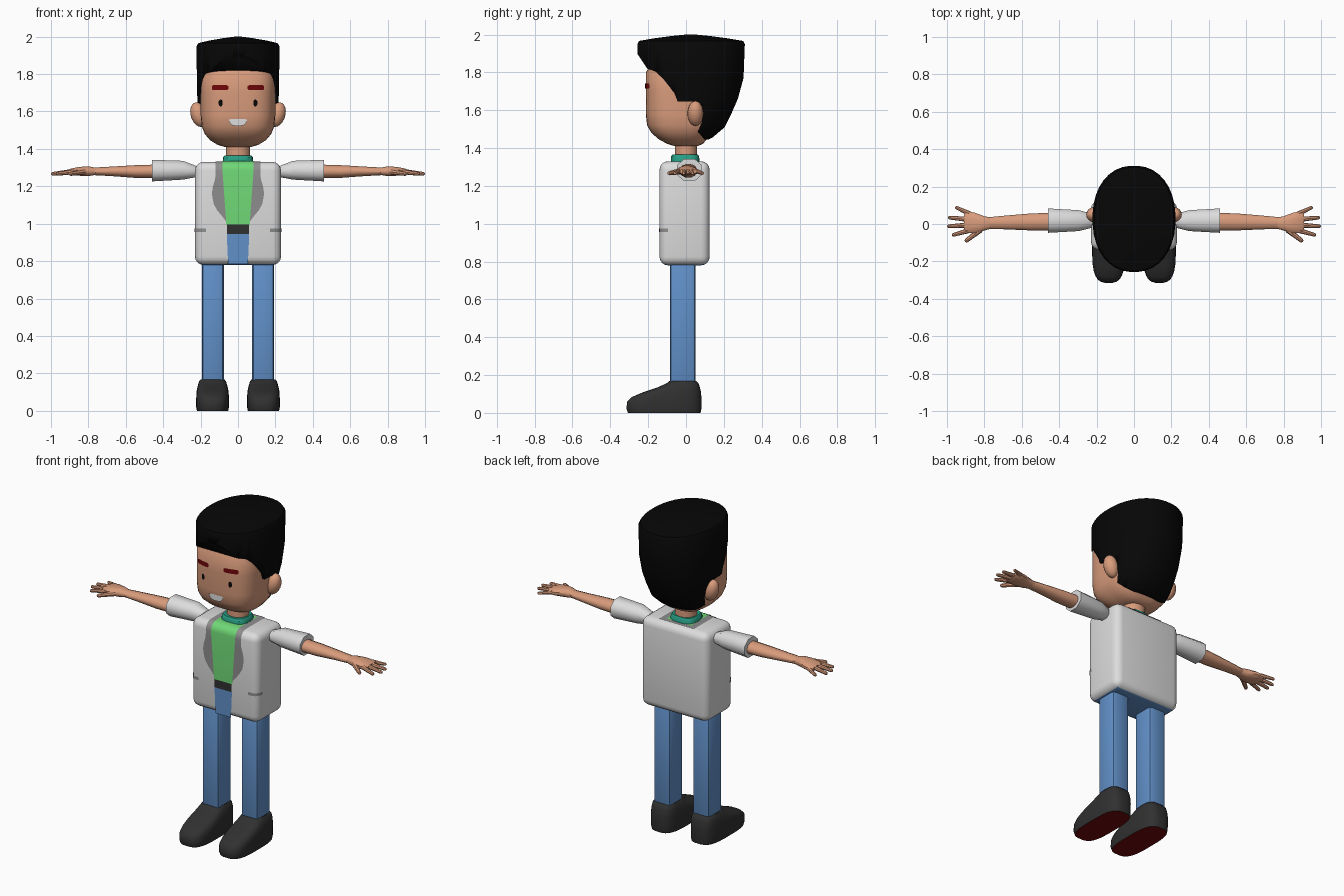
import bpy, bmesh, math
from mathutils import Vector

if "Cube" in bpy.data.objects:
    bpy.data.objects.remove(bpy.data.objects["Cube"])


def mat(name, r, g, b):
    m = bpy.data.materials.new(name)
    m.diffuse_color = (r, g, b, 1)
    m.use_nodes = True
    m.node_tree.nodes["Principled BSDF"].inputs["Base Color"].default_value = m.diffuse_color
    return m


SKIN = mat("skin", 0.69, 0.33, 0.20)
WHITE = mat("jacket white", 0.72, 0.72, 0.72)
GREY = mat("lapel grey", 0.27, 0.27, 0.27)
GREEN = mat("shirt green", 0.16, 0.68, 0.18)
TEAL = mat("collar teal", 0.02, 0.34, 0.23)
BLUE = mat("denim blue", 0.12, 0.28, 0.58)
DARK = mat("charcoal", 0.03, 0.03, 0.03)
BLACK = mat("black", 0.002, 0.002, 0.002)
RED = mat("dark red", 0.16, 0.002, 0.003)


def finish(name, bm, *mats, angle=40, mirror=False, under=False):
    """Turn a bmesh into a smooth-by-angle object, optionally mirrored in x."""
    bmesh.ops.recalc_face_normals(bm, faces=bm.faces)
    if under:  # second material on faces looking down
        for f in bm.faces:
            f.material_index = int(f.normal.z < -0.9)
    me = bpy.data.meshes.new(name)
    bm.to_mesh(me)
    bm.free()
    ob = bpy.data.objects.new(name, me)
    bpy.context.collection.objects.link(ob)
    for m in mats:
        me.materials.append(m)
    bpy.ops.object.select_all(action='DESELECT')
    ob.select_set(True)
    bpy.context.view_layer.objects.active = ob
    bpy.ops.object.shade_smooth_by_angle(angle=math.radians(angle))
    if mirror:
        ob.modifiers.new("mirror", 'MIRROR').use_mirror_merge = False
    return ob


def loft(bm, rings, axis='z', n=32, p=2.0):
    """Superellipse rings (t, u0, u1, v0, v1) along an axis, capped at both ends."""
    loops = []
    for t, u0, u1, v0, v1 in rings:
        loop = []
        for i in range(n):
            a = 2 * math.pi * (i + 0.5) / n
            c, s = math.cos(a), math.sin(a)
            u = (u0 + u1) / 2 + (u1 - u0) / 2 * math.copysign(abs(c) ** (2 / p), c)
            v = (v0 + v1) / 2 + (v1 - v0) / 2 * math.copysign(abs(s) ** (2 / p), s)
            loop.append(bm.verts.new((u, v, t) if axis == 'z' else (t, u, v)))
        loops.append(loop)
    for A, B in zip(loops, loops[1:]):
        for i in range(n):
            j = (i + 1) % n
            bm.faces.new((A[i], A[j], B[j], B[i]))
    bm.faces.new(loops[0])
    bm.faces.new(loops[-1])
    return bm


def box(x0, x1, y0, y1, z0, z1, bevel, seg=4):
    bm = bmesh.new()
    bmesh.ops.create_cube(bm, size=1)
    for v in bm.verts:
        v.co = ((x0 + x1) / 2 + v.co.x * (x1 - x0), (y0 + y1) / 2 + v.co.y * (y1 - y0),
                (z0 + z1) / 2 + v.co.z * (z1 - z0))
    bmesh.ops.bevel(bm, geom=bm.edges[:], offset=bevel, segments=seg, profile=0.5, affect='EDGES')
    return bm


def limb(bm, a, b, r0, r1, n=8):
    """Tapered round stick with a rounded tip from a to b."""
    a, b = Vector(a), Vector(b)
    rot = (b - a).to_track_quat('Z', 'Y').to_matrix().to_4x4()
    rot.translation = (a + b) / 2
    bmesh.ops.create_cone(bm, cap_ends=True, segments=n, radius1=r0, radius2=r1,
                          depth=(b - a).length, matrix=rot)
    rot.translation = b
    bmesh.ops.create_uvsphere(bm, u_segments=n, v_segments=4, radius=r1, matrix=rot)


# torso: white rounded block, denim underneath
YF, YB, ZT, R = -0.14, 0.125, 1.33, 0.045
finish("jacket", box(-0.23, 0.23, YF, YB, 0.78, ZT, R), WHITE, BLUE, under=True)


def strip(name, front, m, lift, top=None):
    """Plate on the torso front from (z, half width) rows; top=(back y, half width) wraps over."""
    rows = [(YF - lift, z, w) for z, w in front]
    if top:
        w = front[-1][1]
        for k in range(1, 6):
            a = math.pi / 2 * k / 5
            rows.append((YF + R - (R + lift) * math.cos(a), ZT - R + (R + lift) * math.sin(a), w))
        rows.append((top[0], ZT + lift, top[1]))
    bm = bmesh.new()
    vs = [(bm.verts.new((-w, y, z)), bm.verts.new((w, y, z))) for y, z, w in rows]
    for (a, b), (c, d) in zip(vs, vs[1:]):
        bm.faces.new((a, b, d, c))
    finish(name, bm, m)


strip("lapels", [(1.01, 0.062), (1.04, 0.085), (1.07, 0.11), (1.105, 0.13), (1.16, 0.14),
                 (1.2, 0.134), (1.24, 0.122), (1.285, 0.12)], GREY, 0.003, (0.095, 0.12))
strip("shirt", [(0.99, 0.062), (1.285, 0.083)], GREEN, 0.006, (0.07, 0.083))
strip("belt", [(0.945, 0.06), (0.995, 0.06)], DARK, 0.007)
strip("jeans_front", [(0.785, 0.053), (0.945, 0.06)], BLUE, 0.005)

# pocket slits wrapping the front corners
bm = bmesh.new()
vs = []
for k in range(6):
    a = math.pi / 2 * k / 5
    x, y = 0.185 + 0.048 * math.sin(a), YF + R - 0.048 * math.cos(a)
    vs.append((bm.verts.new((x if k else 0.17, y, 0.956)), bm.verts.new((x if k else 0.17, y, 0.974))))
for (a, b), (c, d) in zip(vs, vs[1:]):
    bm.faces.new((a, c, d, b))
finish("pocket", bm, GREY, mirror=True)

# neck and collar
finish("neck", loft(bmesh.new(), [(1.32, -0.065, 0.065, -0.06, 0.06), (1.46, -0.065, 0.065, -0.06, 0.06)], n=20), SKIN)
finish("collar", loft(bmesh.new(), [(1.325, -0.082, 0.082, -0.08, 0.072), (1.355, -0.08, 0.08, -0.08, 0.07),
                                    (1.365, -0.072, 0.072, -0.072, 0.063)], n=24, p=3.2), TEAL)

# head: (z, half width, front y, back y)
head = [(1.41, 0.07, -0.06, 0.06), (1.422, 0.11, -0.10, 0.09), (1.447, 0.15, -0.145, 0.11),
        (1.48, 0.178, -0.183, 0.13), (1.52, 0.194, -0.206, 0.16), (1.58, 0.2, -0.213, 0.16),
        (1.7, 0.2, -0.213, 0.16), (1.8, 0.2, -0.213, 0.16), (1.85, 0.17, -0.18, 0.14)]
finish("head", loft(bmesh.new(), [(z, -w, w, f, b) for z, w, f, b in head], n=40, p=3), SKIN)


def face_y(x):
    return -0.0265 - 0.1865 * (1 - abs(x / 0.2) ** 3) ** (1 / 3) - 0.004


def decal(name, columns, m, mirror=True):
    """Plate hugging the face from (x, z low, z high) columns."""
    bm = bmesh.new()
    vs = [(bm.verts.new((x, face_y(x), a)), bm.verts.new((x, face_y(x), b))) for x, a, b in columns]
    for (a, b), (c, d) in zip(vs, vs[1:]):
        bm.faces.new((a, c, d, b))
    finish(name, bm, m, mirror=mirror)


decal("eyebrow", [(0.052, 1.72, 1.735), (0.06, 1.714, 1.741), (0.08, 1.714, 1.742), (0.1, 1.714, 1.742),
                  (0.12, 1.714, 1.742), (0.132, 1.714, 1.741), (0.14, 1.72, 1.735)], RED)
decal("eye", [(0.082, 1.637, 1.655), (0.088, 1.628, 1.663), (0.097, 1.628, 1.663), (0.103, 1.637, 1.655)], BLACK)
decal("mouth", [(-0.048, 1.545, 1.557), (-0.035, 1.528, 1.56), (-0.015, 1.523, 1.56), (0.015, 1.523, 1.56),
                (0.035, 1.528, 1.56), (0.048, 1.545, 1.557)], WHITE, False)

# ears
bm = bmesh.new()
bmesh.ops.create_uvsphere(bm, u_segments=16, v_segments=10, radius=1)
for v in bm.verts:
    x, y, z = v.co
    v.co = (0.21 + 0.044 * x + 0.012 * z, 0.05 + 0.042 * y, 1.583 + 0.066 * z)
finish("ear", bm, SKIN, mirror=True)

# hair: lofted cap trimmed by the side profile of the hairline
hair = [(1.43, 0.17, -0.2, 0.09), (1.455, 0.18, -0.22, 0.14), (1.51, 0.197, -0.25, 0.205),
        (1.58, 0.21, -0.255, 0.24), (1.66, 0.218, -0.257, 0.275), (1.77, 0.221, -0.257, 0.305),
        (1.95, 0.222, -0.257, 0.312), (1.966, 0.212, -0.25, 0.303), (1.98, 0.15, -0.17, 0.22),
        (1.992, 0.08, -0.08, 0.13), (2.0, 0.02, 0.0, 0.05)]
cap = finish("hair", loft(bmesh.new(), [(z, -w, w, f, b) for z, w, f, b in hair], n=36, p=2.2), BLACK)
outline = [(-0.35, 2.1), (-0.35, 1.895), (-0.255, 1.895), (-0.205, 1.82), (-0.16, 1.805), (-0.12, 1.765),
           (-0.06, 1.69), (-0.045, 1.647), (0.06, 1.645), (0.085, 1.6), (0.085, 1.54), (0.062, 1.485),
           (0.1, 1.445), (0.4, 1.445), (0.4, 2.1)]
bm = bmesh.new()
f = bm.faces.new([bm.verts.new((-0.4, y, z)) for y, z in outline])
ext = bmesh.ops.extrude_face_region(bm, geom=[f])
bmesh.ops.translate(bm, vec=(0.8, 0, 0), verts=[g for g in ext["geom"] if isinstance(g, bmesh.types.BMVert)])
if len(bm.faces) == len(outline) + 1:  # close the open end
    bmesh.ops.holes_fill(bm, edges=bm.edges[:])
cutter = finish("hairline_cutter", bm, BLACK)
cutter.hide_render = True
trim = cap.modifiers.new("hairline", 'BOOLEAN')
trim.operation, trim.solver, trim.object = 'INTERSECT', 'EXACT', cutter
bpy.context.view_layer.objects.active = cap
bpy.ops.object.modifier_apply(modifier=trim.name)
bpy.data.objects.remove(cutter)

# sleeves and bare arms
finish("sleeve", loft(bmesh.new(), [(0.2, -0.01, 0.045, 1.26, 1.3), (0.232, -0.025, 0.06, 1.245, 1.315),
                                    (0.295, -0.042, 0.078, 1.232, 1.34), (0.46, -0.052, 0.088, 1.222, 1.346)],
                      'x', 8, 2.2), WHITE, mirror=True, angle=50)
finish("arm", loft(bmesh.new(), [(0.42, -0.036, 0.062, 1.242, 1.318), (0.55, -0.036, 0.058, 1.244, 1.314),
                                 (0.68, -0.03, 0.047, 1.254, 1.306), (0.79, -0.026, 0.036, 1.26, 1.3)],
                   'x', 12), SKIN, mirror=True)

# hands: palm, four fingers and a thumb
bm = loft(bmesh.new(), [(0.765, -0.026, 0.036, 1.26, 1.3), (0.8, -0.036, 0.042, 1.254, 1.308),
                        (0.85, -0.05, 0.062, 1.256, 1.304), (0.895, -0.048, 0.07, 1.258, 1.295),
                        (0.91, -0.04, 0.06, 1.264, 1.288)], 'x', 12, 2.4)
for base, tip, r in (((0.88, 0.056), (0.948, 0.087), 0.013), ((0.89, 0.025), (0.985, 0.034), 0.014),
                     ((0.89, -0.006), (0.99, -0.012), 0.014), ((0.88, -0.034), (0.965, -0.058), 0.014),
                     ((0.82, -0.03), (0.895, -0.088), 0.016)):
    limb(bm, (*base, 1.278), (*tip, 1.267), r, r * 0.7)
finish("hand", bm, SKIN, mirror=True)

# legs
finish("leg", box(0.076, 0.192, -0.085, 0.05, 0.12, 0.8, 0.02, 2), BLUE, mirror=True)

# shoes with dark red soles: (z, half width, front y, back y)
shoe = [(0.0, 0.084, -0.308, 0.078), (0.02, 0.088, -0.315, 0.082), (0.06, 0.088, -0.313, 0.082),
        (0.085, 0.087, -0.285, 0.082), (0.108, 0.085, -0.23, 0.08), (0.135, 0.079, -0.15, 0.074),
        (0.158, 0.072, -0.1, 0.066), (0.168, 0.064, -0.088, 0.056)]
finish("shoe", loft(bmesh.new(), [(z, 0.136 - w, 0.136 + w, f, b) for z, w, f, b in shoe], n=28, p=3.2),
       DARK, RED, mirror=True, under=True, angle=50)
